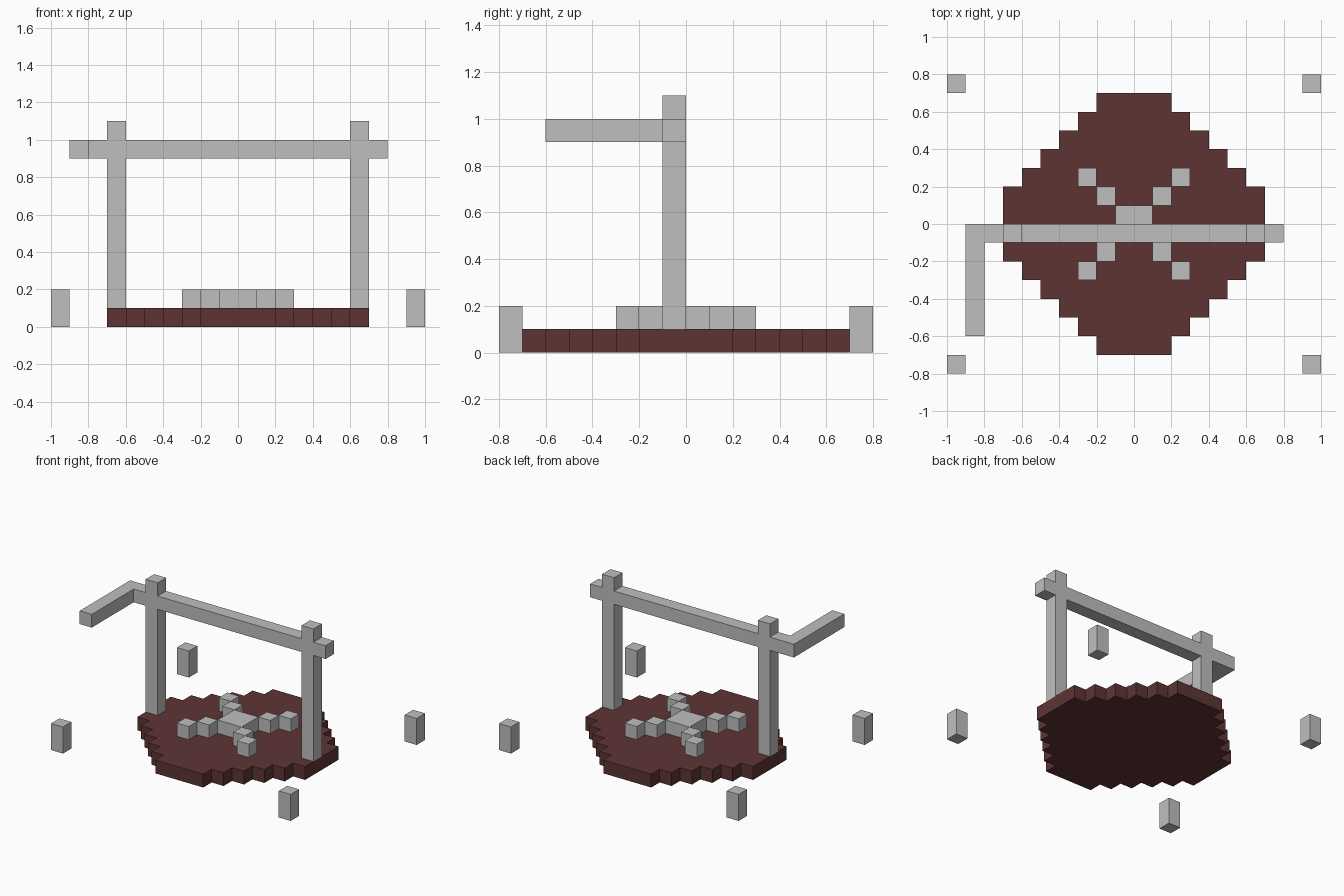
import bpy
import bmesh

cube = bpy.data.objects.get("Cube")
if cube:
    bpy.data.objects.remove(cube, do_unlink=True)


def make_material(name, rgb):
    mat = bpy.data.materials.new(name)
    mat.use_nodes = True
    colour = (*rgb, 1.0)
    mat.diffuse_color = colour
    bsdf = next(n for n in mat.node_tree.nodes if n.type == 'BSDF_PRINCIPLED')
    bsdf.inputs["Base Color"].default_value = colour
    return mat


grey = make_material("light grey", (0.52, 0.52, 0.52))
maroon = make_material("dark maroon", (0.112, 0.034, 0.034))


def add_object(name, bm, mat):
    bmesh.ops.recalc_face_normals(bm, faces=bm.faces)
    mesh = bpy.data.meshes.new(name)
    bm.to_mesh(mesh)
    bm.free()
    mesh.materials.append(mat)
    obj = bpy.data.objects.new(name, mesh)
    bpy.context.collection.objects.link(obj)
    return obj


def box(name, x, y, z, mat=grey):
    """Box spanning the (min, max) pairs x, y and z."""
    bm = bmesh.new()
    bmesh.ops.create_cube(bm, size=1.0)
    for v in bm.verts:
        v.co = [(lo + hi) / 2 + c * (hi - lo)
                for c, (lo, hi) in zip(v.co, (x, y, z))]
    return add_object(name, bm, mat)


# Stepped round base: one quarter staircase, mirrored into a closed outline
steps = [(0.7, 0.2), (0.6, 0.3), (0.5, 0.4), (0.4, 0.5), (0.3, 0.6), (0.2, 0.7)]
quarter = []
for i, (x, y) in enumerate(steps):
    quarter.append((x, y))
    if i + 1 < len(steps):
        quarter.append((steps[i + 1][0], y))
half = quarter + [(-x, y) for x, y in reversed(quarter)]
outline = half + [(-x, -y) for x, y in half]

bm = bmesh.new()
floor = bm.faces.new([bm.verts.new((x, y, 0)) for x, y in outline])
top = bmesh.ops.extrude_face_region(bm, geom=[floor], use_keep_orig=True)
bmesh.ops.translate(bm, vec=(0, 0, 0.1),
                    verts=[g for g in top["geom"] if isinstance(g, bmesh.types.BMVert)])
add_object("stepped_base", bm, maroon)

# Cross of blocks in the middle of the base
box("cross_centre", (-0.1, 0.1), (-0.1, 0.1), (0.1, 0.2))
for sx, side in ((-1, "right"), (1, "left")):
    for sy, end in ((-1, "front"), (1, "back")):
        for d, ring in ((0.15, "inner"), (0.25, "outer")):
            cx, cy = sx * d, sy * d
            box(f"cross_{ring}_{end}_{side}", (cx - 0.05, cx + 0.05),
                (cy - 0.05, cy + 0.05), (0.1, 0.2))

        # Short free-standing posts at the corners
        cx, cy = sx * 0.95, sy * 0.75
        box(f"corner_post_{end}_{side}", (cx - 0.05, cx + 0.05),
            (cy - 0.05, cy + 0.05), (0, 0.2))

    # Tall frame posts
    cx = sx * 0.65
    box(f"frame_post_{side}", (cx - 0.05, cx + 0.05), (-0.1, 0), (0.1, 1.1))

# Crossbeam and the arm reaching forward from its right end
box("crossbeam", (-0.9, 0.8), (-0.1, 0), (0.9, 1.0))
box("forward_arm", (-0.9, -0.8), (-0.6, -0.1), (0.9, 1.0))
